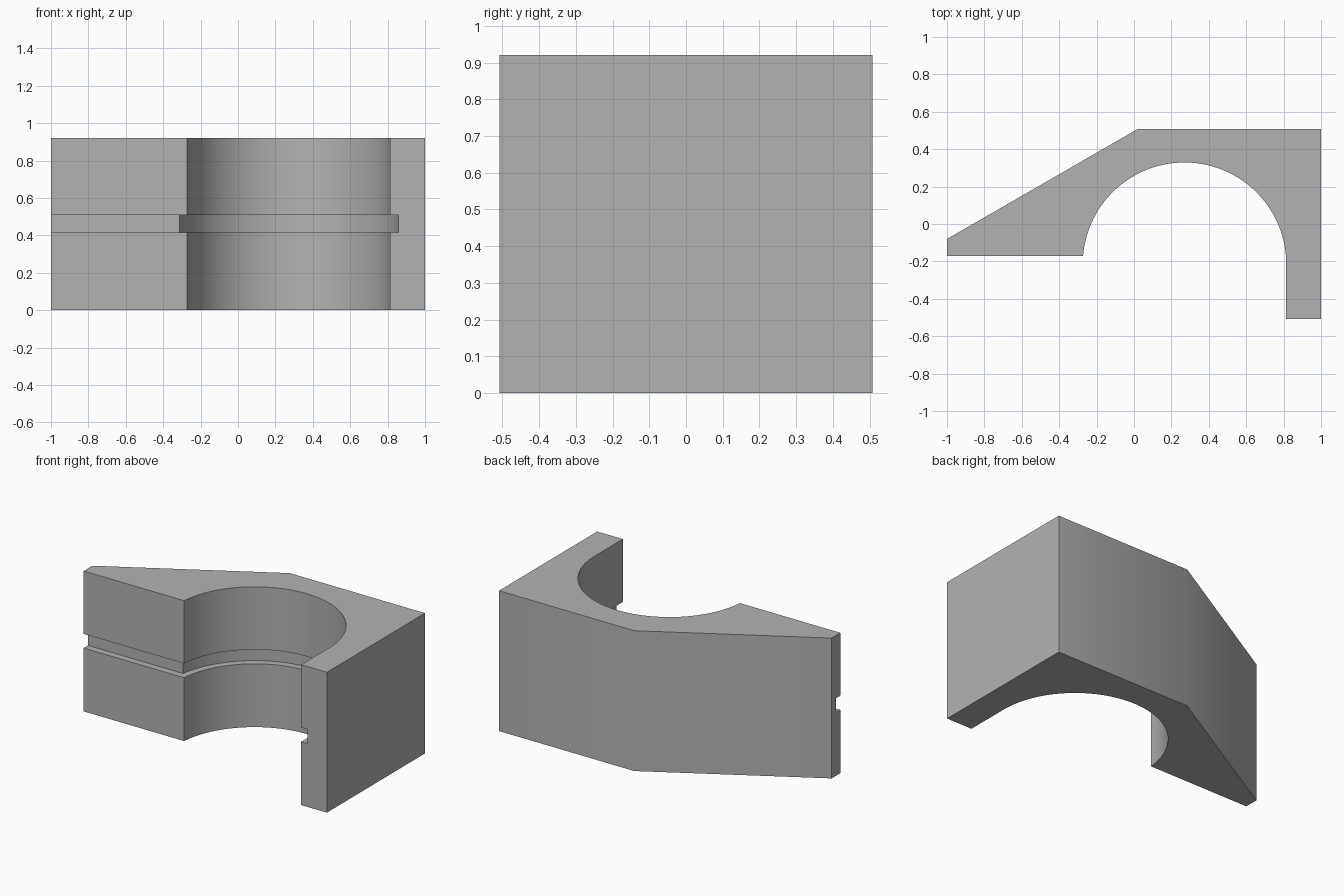
import bpy, bmesh, math

cube = bpy.data.objects.get("Cube")
if cube:
    bpy.data.objects.remove(cube, do_unlink=True)

HEIGHT = 0.92
CX, CY, RADIUS = 0.27, -0.215, 0.544   # centre and radius of the bore
FACE_Y = -0.17                         # front face of the wedge arm
GROOVE = 0.045

grey = bpy.data.materials.new("plain grey")
grey.use_nodes = True
colour = (0.45, 0.45, 0.45, 1)
grey.diffuse_color = colour
grey.node_tree.nodes["Principled BSDF"].inputs["Base Color"].default_value = colour


def bore_arc(radius, face_y, steps=64):
    """Bore outline from the wedge arm's face round to the straight wall."""
    start = math.pi - math.asin((face_y - CY) / radius)
    return [(CX + radius * math.cos(start * (1 - i / steps)),
             CY + radius * math.sin(start * (1 - i / steps))) for i in range(steps + 1)]


def prism(name, outline, z0, z1):
    """Extrude a flat outline between two heights."""
    bm = bmesh.new()
    base = bm.faces.new([bm.verts.new((x, y, z0)) for x, y in outline])
    top = bmesh.ops.extrude_face_region(bm, geom=[base], use_keep_orig=True)["geom"]
    bmesh.ops.translate(bm, vec=(0, 0, z1 - z0),
                        verts=[v for v in top if isinstance(v, bmesh.types.BMVert)])
    bmesh.ops.recalc_face_normals(bm, faces=bm.faces)
    mesh = bpy.data.meshes.new(name)
    bm.to_mesh(mesh)
    bm.free()
    mesh.materials.append(grey)
    obj = bpy.data.objects.new(name, mesh)
    bpy.context.collection.objects.link(obj)
    return obj


# Bracket body: wedge arm, round bore, straight arm and sloping back
body = prism("bracket_body",
             [(-1, -0.08), (-1, FACE_Y)] + bore_arc(RADIUS, FACE_Y)
             + [(CX + RADIUS, -0.508), (1, -0.508), (1, 0.508), (0.02, 0.508)],
             0, HEIGHT)

# Groove following the inner faces at mid height
wide = RADIUS + GROOVE
cutter = prism("groove_cutter",
               [(-1.2, FACE_Y + GROOVE)] + bore_arc(wide, FACE_Y + GROOVE)
               + [(CX + wide, -0.7), (-1.2, -0.7)],
               0.415, 0.508)
cutter.hide_render = True

cut = body.modifiers.new("groove", "BOOLEAN")
cut.operation = "DIFFERENCE"
cut.solver = "EXACT"
cut.object = cutter
bpy.ops.object.select_all(action="DESELECT")
body.select_set(True)
bpy.context.view_layer.objects.active = body
bpy.ops.object.modifier_apply(modifier=cut.name)
bpy.data.objects.remove(cutter, do_unlink=True)

# Smooth bore, crisp corners
bpy.ops.object.shade_smooth_by_angle(angle=math.radians(30))
